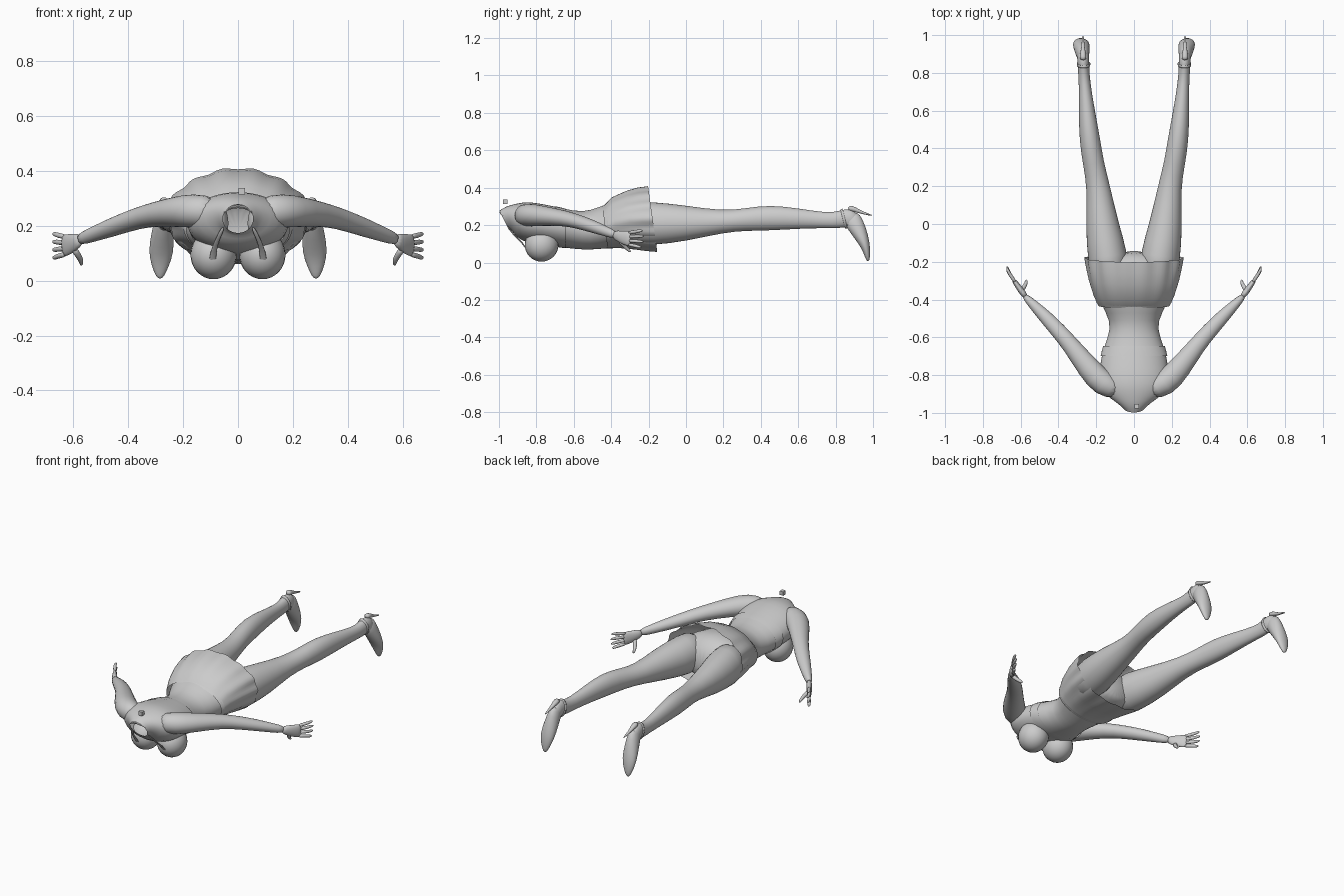
import bpy, bmesh, math
from mathutils import Vector

grey = bpy.data.materials.new("plain_grey")
grey.diffuse_color = (0.6, 0.6, 0.6, 1)


def finish(name, bm, sub=1):
    """Turn a bmesh into a smooth, grey object."""
    bmesh.ops.recalc_face_normals(bm, faces=bm.faces)
    me = bpy.data.meshes.new(name)
    bm.to_mesh(me)
    bm.free()
    me.materials.append(grey)
    ob = bpy.data.objects.new(name, me)
    bpy.context.collection.objects.link(ob)
    for p in me.polygons:
        p.use_smooth = True
    if sub:
        ob.modifiers.new("smooth", 'SUBSURF').levels = sub
        ob.modifiers["smooth"].render_levels = sub
    return ob


def skin(name, loops, cap_start, cap_end, sub=1):
    """Bridge a list of point loops into a tube."""
    bm = bmesh.new()
    rows = [[bm.verts.new(p) for p in loop] for loop in loops]
    n = len(rows[0])
    for a, b in zip(rows, rows[1:]):
        for i in range(n):
            j = (i + 1) % n
            bm.faces.new((a[i], a[j], b[j], b[i]))
    if cap_start:
        bm.faces.new(rows[0])
    if cap_end:
        bm.faces.new(rows[-1])
    return finish(name, bm, sub)


def body(name, rings, n=24, cap_end=False, pleat=0.0, sub=1):
    """Ellipses along y: (y, z, half width, half height, lean)."""
    loops = []
    for k, (y, z, rx, rz, lean) in enumerate(rings):
        f = pleat * k / (len(rings) - 1)
        loop = []
        for i in range(n):
            a = 2 * math.pi * i / n
            r = 1 + f * (math.cos(14 * a) + 0.5 * math.sin(5 * a))
            dz = rz * r * math.sin(a)
            loop.append((rx * r * math.cos(a), y + lean * dz, z + dz))
        loops.append(loop)
    return skin(name, loops, False, cap_end, sub)


def limb(name, rings, s, hint, n=14, sub=1):
    """Ellipses square to a path: (x, y, z, side radius, up radius)."""
    pts = [Vector((s * r[0], r[1], r[2])) for r in rings]
    hint = Vector((s * hint[0], hint[1], hint[2]))
    loops = []
    for k, r in enumerate(rings):
        t = (pts[min(k + 1, len(pts) - 1)] - pts[max(k - 1, 0)]).normalized()
        side = (hint - t * hint.dot(t)).normalized()
        up = side.cross(t)
        loops.append([pts[k] + side * r[3] * math.cos(2 * math.pi * i / n)
                      + up * r[4] * math.sin(2 * math.pi * i / n) for i in range(n)])
    return skin(name, loops, True, True, sub)


# Torso, open at the neck, running into the hips
body("torso", [(-.972, .225, .056, .052, -.5), (-.945, .235, .088, .066, -.3),
               (-.91, .225, .15, .09, 0), (-.85, .215, .19, .112, 0),
               (-.77, .205, .185, .11, 0), (-.66, .185, .167, .106, 0),
               (-.55, .167, .117, .1, 0), (-.47, .183, .15, .113, 0),
               (-.4, .2, .185, .122, 0), (-.3, .21, .215, .132, 0),
               (-.21, .21, .21, .12, 0), (-.14, .175, .08, .07, 0)], cap_end=True)

# Top: band around the back and chest
body("top_band", [(-.70, .193, .179, .109, 0), (-.67, .187, .172, .109, 0),
                  (-.645, .183, .165, .107, 0)])

# Pleated skirt, open at both ends with a leaning hem
body("skirt", [(-.425, .19, .193, .115, -.12), (-.38, .213, .212, .136, -.12),
               (-.3, .226, .236, .157, -.13), (-.235, .23, .249, .17, -.14),
               (-.178, .231, .258, .176, -.14)], n=84, pleat=.022, sub=0)
body("skirt_waistband", [(-.433, .188, .190, .113, -.12), (-.415, .194, .201, .121, -.12)])

X = (1, 0, 0)
ARM = (.75, -.65, 0)
for s, tag in ((1, "right"), (-1, "left")):
    # Legs
    limb("leg_" + tag, [(.125, -.3, .21, .095, .115), (.137, -.18, .208, .111, .119),
                        (.17, 0, .21, .088, .097), (.188, .2, .218, .061, .058),
                        (.215, .32, .23, .056, .061), (.235, .45, .24, .056, .07),
                        (.25, .6, .235, .043, .055), (.262, .75, .225, .03, .041),
                        (.267, .82, .228, .031, .046), (.268, .87, .245, .031, .055),
                        (.271, .905, .205, .034, .047)], s, X, 18)
    # Pointed shoe with a thin heel and an ankle strap
    limb("shoe_" + tag, [(.268, .872, .257, .028, .05), (.272, .905, .205, .037, .05),
                         (.278, .943, .13, .047, .036), (.282, .962, .08, .042, .024),
                         (.284, .971, .03, .023, .014), (.284, .974, .006, .008, .006)], s, X)
    limb("heel_" + tag, [(.269, .865, .293, .02, .018), (.27, .9, .285, .017, .015),
                         (.27, .94, .267, .008, .007), (.27, 1.0, .25, .005, .004)],
         s, X, 10)
    limb("ankle_strap_" + tag, [(.267, .838, .233, .035, .053), (.267, .85, .236, .036, .055)],
         s, X, 18, 0)

    # Arms
    limb("arm_" + tag, [(.07, -.885, .25, .05, .055), (.165, -.85, .255, .072, .066),
                        (.24, -.765, .25, .063, .054), (.335, -.64, .236, .046, .042),
                        (.40, -.565, .215, .043, .038), (.47, -.49, .19, .037, .034),
                        (.53, -.43, .167, .027, .027), (.585, -.375, .147, .017, .023)],
         s, ARM)
    # Hands: palm, four fingers and thumb
    limb("palm_" + tag, [(.57, -.39, .152, .017, .023), (.6, -.35, .137, .017, .034),
                         (.628, -.31, .128, .014, .043), (.638, -.295, .127, .01, .039)],
         s, ARM, 12)
    for i in range(4):
        z0, z1 = .159 - .021 * i, .17 - .029 * i
        reach = (.008, .0, .004, .016)[i]
        limb(f"finger_{i + 1}_{tag}",
             [(.626, -.312, z0, .011, .011), (.655, -.27, (z0 + z1) / 2, .01, .01),
              (.668, -.243 - reach / 2, z1, .009, .009), (.673, -.222 - reach, z1, .005, .005)],
             s, ARM, 8)
    limb("thumb_" + tag, [(.6, -.355, .118, .014, .016), (.58, -.332, .09, .012, .012),
                          (.57, -.31, .07, .01, .01), (.57, -.295, .055, .005, .005)],
         s, ARM, 8)

    # Rounded cups of the top
    bm = bmesh.new()
    bmesh.ops.create_uvsphere(bm, u_segments=24, v_segments=16, radius=1)
    for v in bm.verts:
        v.co = (s * .089 + v.co.x * .084, -.772 + v.co.y * .09, .094 + v.co.z * .089)
    finish("top_cup_" + tag, bm, 0)
    # Halter strap
    limb("top_strap_" + tag, [(.052, -.955, .197, .008, .004), (.075, -.925, .15, .008, .004),
                              (.09, -.875, .11, .012, .004), (.095, -.835, .042, .016, .004)],
         s, X, 8)

# Small cube behind the neck
bm = bmesh.new()
bmesh.ops.create_cube(bm, size=.024)
bmesh.ops.translate(bm, verts=bm.verts, vec=(.014, -.966, .325))
cube = finish("small_cube", bm, 0)
for p in cube.data.polygons:
    p.use_smooth = False

# Thin collar arc at the neck opening
limb("collar", [(-.06, -.965, .235, .003, .004), (-.045, -.99, .26, .003, .004),
                (0, -.997, .27, .003, .004), (.045, -.99, .26, .003, .004),
                (.06, -.965, .235, .003, .004)], 1, (0, -.6, -.8), 8)
